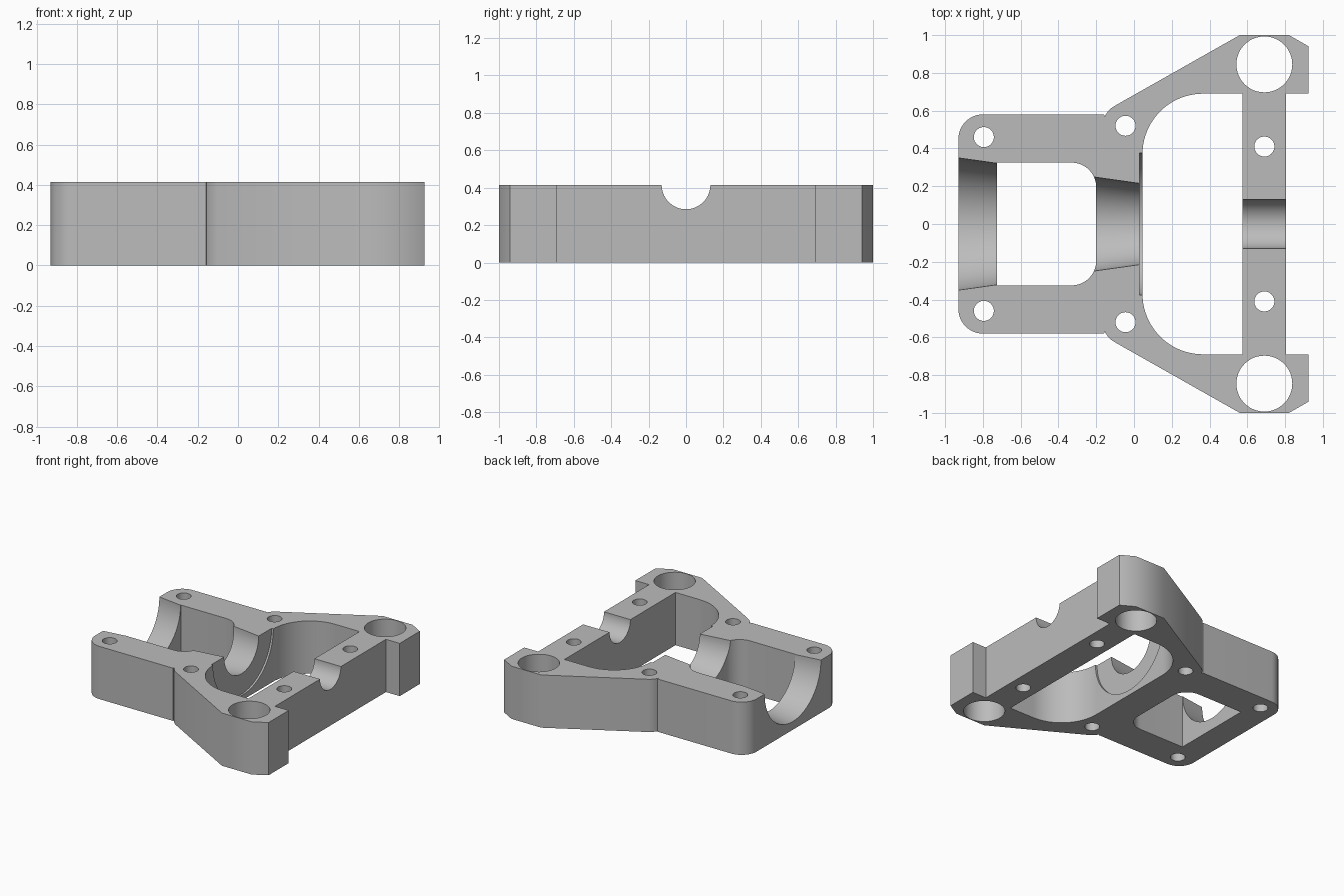
import bpy, bmesh
from math import cos, sin, radians, pi
from mathutils import Matrix

cube = bpy.data.objects.get("Cube")
if cube:
    bpy.data.objects.remove(cube, do_unlink=True)

HEIGHT = 0.415

grey = bpy.data.materials.new("plain grey")
grey.use_nodes = True
colour = (0.5, 0.5, 0.5, 1)
grey.diffuse_color = colour
grey.node_tree.nodes["Principled BSDF"].inputs["Base Color"].default_value = colour


def arc(cx, cy, r, start, end, steps=12):
    angles = [radians(start + (end - start) * i / steps) for i in range(steps + 1)]
    return [(cx + r * cos(a), cy + r * sin(a)) for a in angles]


def mirrored(half):
    """Close a half profile by reflecting it across y = 0."""
    return half + [(x, -y) for x, y in reversed(half)]


def finish(name, bm):
    bmesh.ops.recalc_face_normals(bm, faces=bm.faces[:])
    mesh = bpy.data.meshes.new(name)
    bm.to_mesh(mesh)
    bm.free()
    mesh.materials.append(grey)
    obj = bpy.data.objects.new(name, mesh)
    bpy.context.collection.objects.link(obj)
    return obj


def prism(name, points, z0, z1):
    bm = bmesh.new()
    face = bm.faces.new([bm.verts.new((x, y, z0)) for x, y in points])
    top = bmesh.ops.extrude_face_region(bm, geom=[face])["geom"]
    verts = [v for v in top if isinstance(v, bmesh.types.BMVert)]
    bmesh.ops.translate(bm, verts=verts, vec=(0, 0, z1 - z0))
    return finish(name, bm)


def bore(name, x0, x1, r0, r1):
    """Cone along x, centred on the top plane."""
    bm = bmesh.new()
    place = Matrix.Translation(((x0 + x1) / 2, 0, HEIGHT)) @ Matrix.Rotation(pi / 2, 4, 'Y')
    bmesh.ops.create_cone(bm, cap_ends=True, segments=96, radius1=r0, radius2=r1,
                          depth=x1 - x0, matrix=place)
    return finish(name, bm)


# Outer body: rounded rear block, bolt boss, flared arms, chamfered ends
outline = (arc(-0.80, 0.45, 0.13, 180, 90)
           + [(-0.158, 0.58)]
           + arc(-0.045, 0.52, 0.12, 157, 119.5, 5)
           + [(0.56, 1.0), (0.82, 1.0), (0.925, 0.94), (0.925, 0.69), (0.805, 0.69)])
body = prism("bracket_body", mirrored(outline), 0, HEIGHT)

# Through windows
small = [(-0.725, 0.325)] + arc(-0.33, 0.195, 0.13, 90, 0)
large = [(0.575, 0.69)] + arc(0.365, 0.37, 0.32, 90, 180, 20)
cutters = [prism("small_window", mirrored(small), -0.1, 0.6),
           prism("large_window", mirrored(large), -0.1, 0.6)]

# Tapered shaft bore, shallow counterbore and bar groove
cutters += [bore("tapered_bore", -1.0, 0.1, 0.36, 0.205),
            bore("counterbore", 0.03, 0.3, 0.375, 0.375),
            bore("bar_groove", 0.5, 0.9, 0.13, 0.13)]

# Bolt holes and large post holes
for x, y, r in [(-0.795, 0.46, 0.053), (-0.045, 0.52, 0.053),
                (0.69, 0.41, 0.053), (0.69, 0.845, 0.148)]:
    for side in (1, -1):
        circle = arc(x, y * side, r, 0, 360, 48)[:-1]
        cutters.append(prism("hole", circle, -0.1, 0.6))

# Cut everything out of the body
bpy.ops.object.select_all(action='DESELECT')
body.select_set(True)
bpy.context.view_layer.objects.active = body
for cutter in cutters:
    mod = body.modifiers.new(cutter.name, 'BOOLEAN')
    mod.operation = 'DIFFERENCE'
    mod.solver = 'EXACT'
    mod.object = cutter
    bpy.ops.object.modifier_apply(modifier=mod.name)
    bpy.data.objects.remove(cutter, do_unlink=True)

bpy.ops.object.shade_smooth_by_angle(angle=radians(30))
